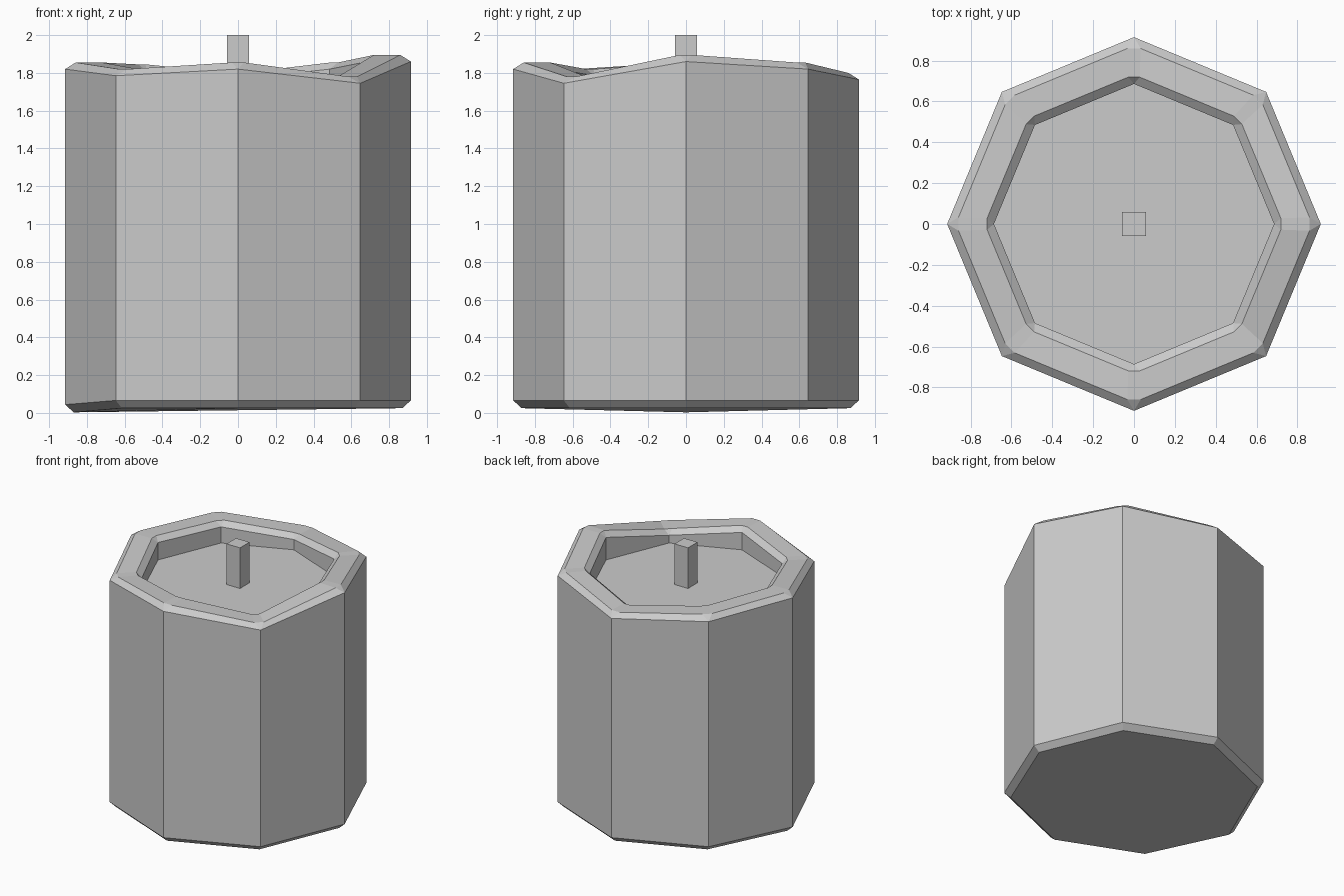
import bpy, bmesh, math

if "Cube" in bpy.data.objects:
    bpy.data.objects.remove(bpy.data.objects["Cube"])

# wall-top heights of the eight corners, counter-clockwise from +x (uneven melted rim)
TOP = [1.86, 1.82, 1.765, 1.81, 1.82, 1.785, 1.82, 1.745]
# drop of the bottom corners: only the -x corner reaches the ground
DROP = [0, 0, 0, 0, 0.022, 0, 0, 0]


def make_object(name, bm):
    bmesh.ops.recalc_face_normals(bm, faces=bm.faces)
    mesh = bpy.data.meshes.new(name)
    bm.to_mesh(mesh)
    bm.free()
    obj = bpy.data.objects.new(name, mesh)
    bpy.context.collection.objects.link(obj)
    return obj


def ring(bm, radius, heights, clip=0.0):
    """Octagon ring; clip (degrees) splits each corner into a small chamfer."""
    verts = []
    for i, z in enumerate(heights):
        for side in (-1, 1):
            a = math.radians(45 * i + side * clip)
            verts.append(bm.verts.new((radius * math.cos(a), radius * math.sin(a), z)))
    return verts


# candle body: stacked rings from the base, over the rim, down into the pool
bm = bmesh.new()
rings = [
    ring(bm, 0.87, [0.025 - d for d in DROP]),          # base
    ring(bm, 0.915, [0.066 - d for d in DROP]),         # base chamfer
    ring(bm, 0.915, TOP),                               # outer wall
    ring(bm, 0.86, [z + 0.035 for z in TOP], 2.2),      # outer rim chamfer
    ring(bm, 0.72, [z + 0.035 for z in TOP], 2.2),      # flat rim
    ring(bm, 0.686, TOP),                               # inner rim chamfer
    ring(bm, 0.686, [1.685] * 8),                       # pool wall
]
for low, high in zip(rings, rings[1:]):
    for i in range(16):
        j = (i + 1) % 16
        bm.faces.new((low[i], low[j], high[j], high[i]))
bm.faces.new(rings[0][::-1])
bm.faces.new(rings[-1])
bmesh.ops.remove_doubles(bm, verts=bm.verts, dist=0.0005)
make_object("candle_body", bm)

# wick: square post standing in the pool
bm = bmesh.new()
bmesh.ops.create_cube(bm, size=1)
for v in bm.verts:
    v.co = (v.co.x * 0.116, v.co.y * 0.116, 2.0 if v.co.z > 0 else 1.68)
make_object("wick", bm)
